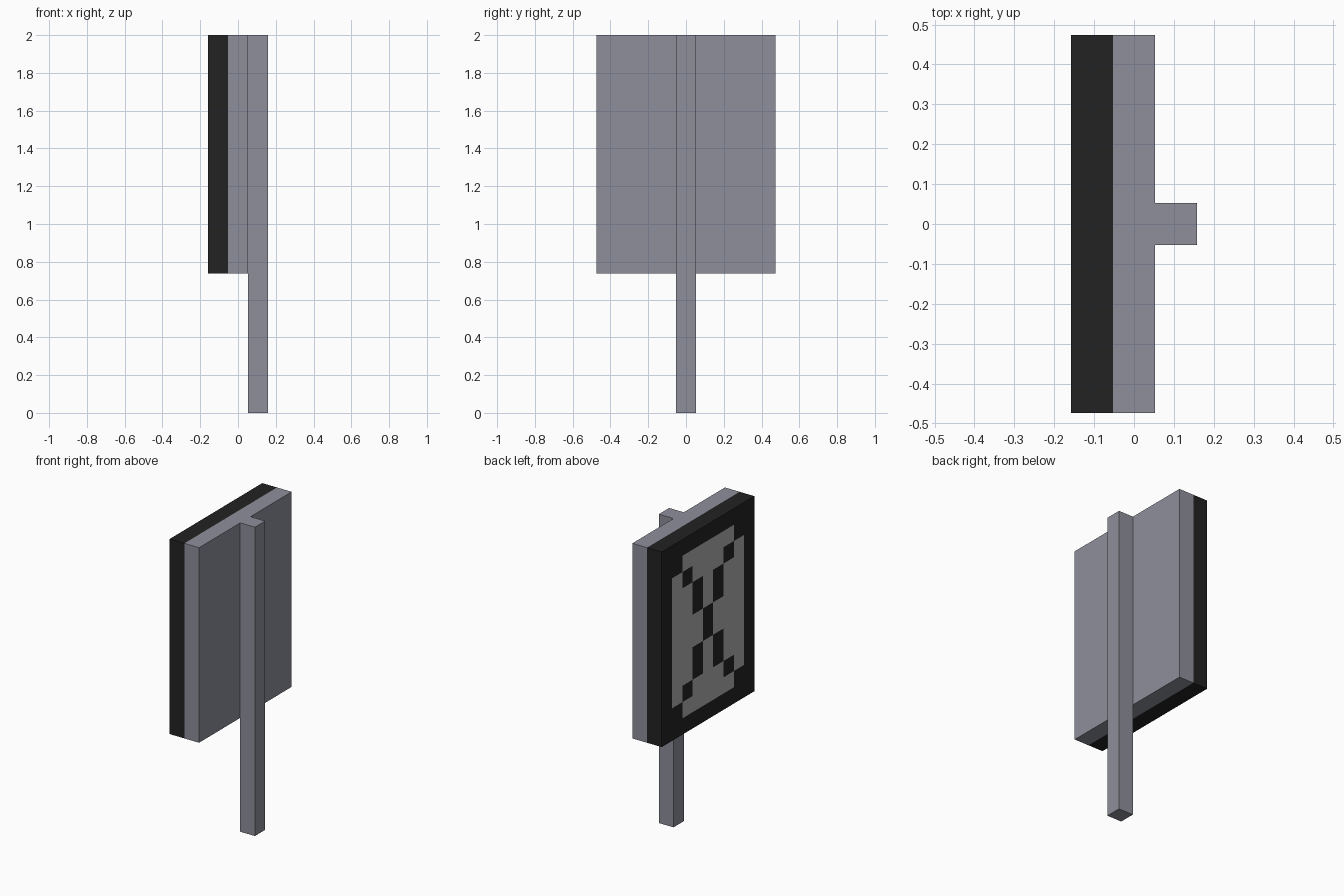
import bpy, bmesh
from mathutils import Vector

if "Cube" in bpy.data.objects:
    bpy.data.objects.remove(bpy.data.objects["Cube"])

U = 2 / 19  # one grid cell


def material(name, rgb):
    m = bpy.data.materials.new(name)
    m.diffuse_color = (*rgb, 1)
    m.use_nodes = True
    m.node_tree.nodes["Principled BSDF"].inputs["Base Color"].default_value = m.diffuse_color
    return m


grey = material("blue grey metal", (0.27, 0.275, 0.325))
black = material("black casing", (0.016, 0.016, 0.016))
light = material("light grey symbol", (0.43, 0.43, 0.43))


def box(bm, lo, hi):
    """Add a box given two corners in grid cells."""
    verts = bmesh.ops.create_cube(bm, size=1)["verts"]
    lo, hi = Vector(lo) * U, Vector(hi) * U
    for v in verts:
        v.co = Vector([(lo[i] + hi[i]) / 2 + v.co[i] * (hi[i] - lo[i]) for i in range(3)])


def finish(bm, name, mats):
    bmesh.ops.recalc_face_normals(bm, faces=bm.faces)
    mesh = bpy.data.meshes.new(name)
    bm.to_mesh(mesh)
    bm.free()
    for m in mats:
        mesh.materials.append(m)
    obj = bpy.data.objects.new(name, mesh)
    bpy.context.collection.objects.link(obj)


def is_symbol(col, row):
    """Rectangle with clipped corners, with a stepped cross left dark."""
    a, b = abs(col - 4), abs(row - 5.5)  # distance from the panel centre
    if a > 3 or b > 4.5 or (a == 3 and b > 4):
        return False
    cross = {0: (0.5,), 1: (1.5, 2.5), 2: (3.5,)}
    return b not in cross.get(a, ())


# Support post
bm = bmesh.new()
box(bm, (0.5, -0.5, 0), (1.5, 0.5, 19))
finish(bm, "support_post", [grey])

# Sign panel: grey rear half, black front half
bm = bmesh.new()
box(bm, (-1.5, -4.5, 7), (0.5, 4.5, 19))


def cut(co, normal, front_only):
    faces = [f for f in bm.faces if not front_only or f.normal.x < -0.9]
    edges = {e for f in faces for e in f.edges}
    verts = {v for f in faces for v in f.verts}
    bmesh.ops.bisect_plane(bm, geom=faces + list(edges) + list(verts), dist=1e-5,
                           plane_co=Vector(co) * U, plane_no=normal)
    bm.normal_update()


bm.normal_update()
cut((-0.5, 0, 0), (1, 0, 0), False)
# Split the display face into cells
for i in range(1, 9):
    cut((0, i - 4.5, 0), (0, 1, 0), True)
for i in range(1, 12):
    cut((0, 0, 7 + i), (0, 0, 1), True)

# Colour the panel by depth, and the display face by cell
for f in bm.faces:
    c = f.calc_center_bounds() / U
    f.material_index = 1 if c.x < -0.5 - 1e-3 else 0
    if f.normal.x > 0.9:
        f.material_index = 0
    elif f.normal.x < -0.9 and is_symbol(round(c.y + 4), round(c.z - 7.5)):
        f.material_index = 2
finish(bm, "sign_panel", [grey, black, light])
